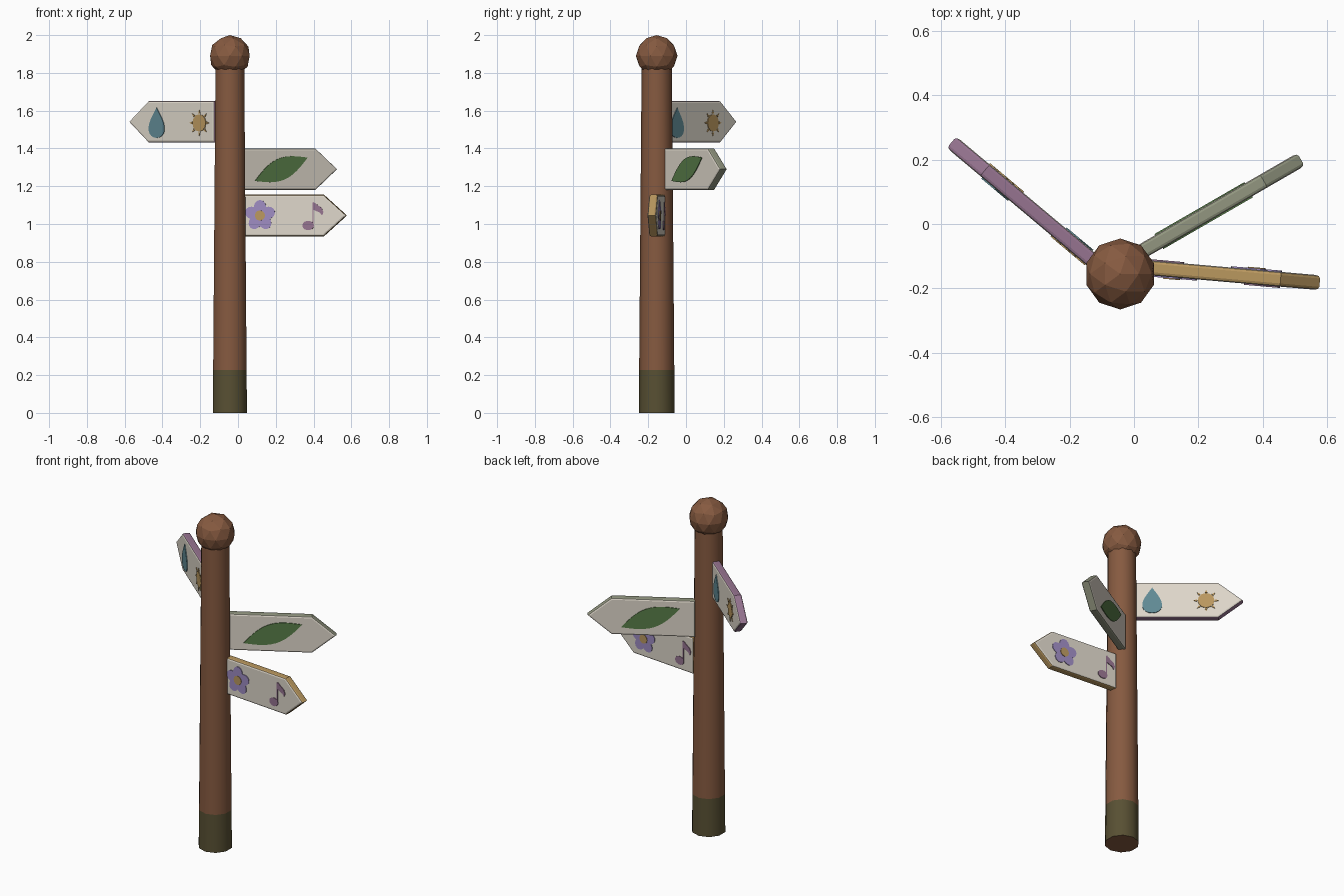
import bpy, bmesh, math
from mathutils import Matrix, Vector

if "Cube" in bpy.data.objects:
    bpy.data.objects.remove(bpy.data.objects["Cube"])

PX, PY = -0.043, -0.155      # post axis
T = 0.046                    # board thickness
H = 0.11                     # board half height


def material(name, r, g, b):
    lin = [(c / 255 / 12.92 if c < 10 else ((c / 255 + 0.055) / 1.055) ** 2.4) for c in (r, g, b)]
    m = bpy.data.materials.new(name)
    m.diffuse_color = (*lin, 1)
    m.use_nodes = True
    m.node_tree.nodes["Principled BSDF"].inputs["Base Color"].default_value = m.diffuse_color
    return m


BARK = material("bark_brown", 134, 90, 64)
MOSS = material("mossy_base", 88, 80, 51)
CREAM = material("cream_paint", 222, 215, 202)
GOLD = material("gold_paint", 186, 152, 95)
MAUVE = material("mauve_paint", 150, 116, 144)
SAGE = material("sage_paint", 146, 150, 128)
LEAF = material("leaf_green", 88, 124, 72)
TEAL = material("drop_teal", 96, 138, 148)
VIOLET = material("flower_violet", 158, 140, 194)


def make(name, bm, mats, matrix=Matrix()):
    bmesh.ops.recalc_face_normals(bm, faces=bm.faces)
    me = bpy.data.meshes.new(name)
    bm.to_mesh(me)
    bm.free()
    for m in mats:
        me.materials.append(m)
    ob = bpy.data.objects.new(name, me)
    ob.matrix_world = matrix
    bpy.context.collection.objects.link(ob)
    return ob


def smooth(ob, deg):
    bpy.ops.object.select_all(action='DESELECT')
    ob.select_set(True)
    bpy.context.view_layer.objects.active = ob
    bpy.ops.object.shade_smooth_by_angle(angle=math.radians(deg))


# post: tapered ten-sided pole with a dark foot
bm = bmesh.new()
rings = []
for z, r in ((0, 0.095), (0.228, 0.093), (1.83, 0.08)):
    rings.append([bm.verts.new((r * math.sin(k * math.tau / 10), r * math.cos(k * math.tau / 10), z))
                  for k in range(10)])
for i in range(2):
    for k in range(10):
        n = (k + 1) % 10
        f = bm.faces.new((rings[i][k], rings[i][n], rings[i + 1][n], rings[i + 1][k]))
        f.material_index = 1 if i == 0 else 0
bm.faces.new(rings[0])
bm.faces.new(rings[-1])
smooth(make("post", bm, [BARK, MOSS], Matrix.Translation((PX, PY, 0))), 45)

# round knob on top
bm = bmesh.new()
bmesh.ops.create_icosphere(bm, subdivisions=2, radius=0.11)
make("post_knob", bm, [BARK], Matrix.Translation((PX, PY, 1.89)))


def board(name, angle, z, side, offset, tip, point, mat, start=0.07):
    """Arrow board; local x is the reader's right, -y the front. Returns its matrix."""
    m = (Matrix.Translation((PX, PY, z)) @ Matrix.Rotation(math.radians(angle), 4, 'Z')
         @ Matrix.Translation((0, offset, 0)))
    outline = [(start, -H), (tip - point, -H), (tip, 0), (tip - point, H), (start, H)]
    bm = bmesh.new()
    face = bm.faces.new([bm.verts.new((side * x, -T / 2, h)) for x, h in outline])
    new = bmesh.ops.extrude_face_region(bm, geom=[face])["geom"]
    bmesh.ops.translate(bm, vec=(0, T, 0), verts=[v for v in new if isinstance(v, bmesh.types.BMVert)])
    rim = [e for e in bm.edges if abs(e.verts[0].co.y - e.verts[1].co.y) < 1e-5]
    bmesh.ops.bevel(bm, geom=rim, offset=0.01, segments=2, profile=0.5, affect='EDGES')
    bm.normal_update()
    for f in bm.faces:                       # cream faces, coloured rim
        f.material_index = 0 if abs(f.normal.y) > 0.6 else 1
    make(name, bm, [CREAM, mat], m)
    return m


def decal(name, shapes, mat, m, centre, depth=0.004):
    """Thin plates on both faces of a board, each reading left to right."""
    for label, turn in (("front", 0), ("back", math.pi)):
        bm = bmesh.new()
        for pts in shapes:
            f = bm.faces.new([bm.verts.new((x, 0.001, h)) for x, h in pts])
            new = bmesh.ops.extrude_face_region(bm, geom=[f])["geom"]
            bmesh.ops.translate(bm, vec=(0, -depth - 0.001, 0),
                                verts=[v for v in new if isinstance(v, bmesh.types.BMVert)])
        make(name + "_" + label, bm, [mat], m @ Matrix.Translation((centre, 0, 0))
             @ Matrix.Rotation(turn, 4, 'Z') @ Matrix.Translation((0, -T / 2, 0)))


def polar(cx, cz, n, fx, fz=None):
    """Closed outline; fx, fz give the radius at each angle."""
    fz = fz or fx
    return [(cx + fx(a) * math.cos(a), cz + fz(a) * math.sin(a))
            for a in (k * math.tau / n for k in range(n))]


# lowest board: flower and note
m = board("low_board", -5, 1.045, 1, 0.027, 0.619, 0.122, GOLD)
c = 0.29
decal("flower", [polar(-0.13, 0, 40, lambda a: 0.056 + 0.026 * abs(math.cos(2.5 * (a - math.pi / 2))))],
      VIOLET, m, c)
decal("flower_centre", [polar(-0.13, 0, 12, lambda a: 0.027)], GOLD, m, c, 0.007)
decal("note", [polar(0.126, -0.053, 14, lambda a: 0.031, lambda a: 0.025),
               [(0.148, -0.053), (0.155, -0.053), (0.155, 0.07), (0.148, 0.07)],
               [(0.155, 0.072), (0.17, 0.06), (0.198, 0.04), (0.207, 0.018), (0.2, 0.0),
                (0.188, 0.015), (0.155, 0.03)]], MAUVE, m, c)

# middle board: leaf, drawn as a tilted lens
m = board("middle_board", 30, 1.29, 1, 0.027, 0.663, 0.133, SAGE)
tilt = Matrix.Rotation(math.radians(21), 2)
lens = [(-0.172 + 0.344 * k / 12, 0.058 * math.sin(math.pi * k / 12)) for k in range(13)]
lens += [(-x, -h) for x, h in lens[1:-1]]
decal("leaf", [[tuple(tilt @ Vector(p)) for p in lens]], LEAF, m, 0.315)

# top board: drop and sun
m = board("top_board", -40, 1.541, -1, -0.023, 0.663, 0.135, MAUVE)
c = -0.316
drop = []
for k in range(24):
    a = k * math.tau / 24
    drop.append((-0.15 + 0.075 * math.sin(a) * math.sin(a / 2) ** 1.3, -0.005 + 0.08 * math.cos(a)))
decal("drop", [drop], TEAL, m, c)
sun = [polar(0.145, -0.006, 12, lambda a: 0.046)]
for k in range(8):                           # thin rays
    a = k * math.pi / 4
    sun.append([(0.145 + r * math.cos(a + d), -0.006 + r * math.sin(a + d))
                for r, d in ((0.05, -0.13), (0.069, 0), (0.05, 0.13))])
decal("sun", sun, GOLD, m, c)
